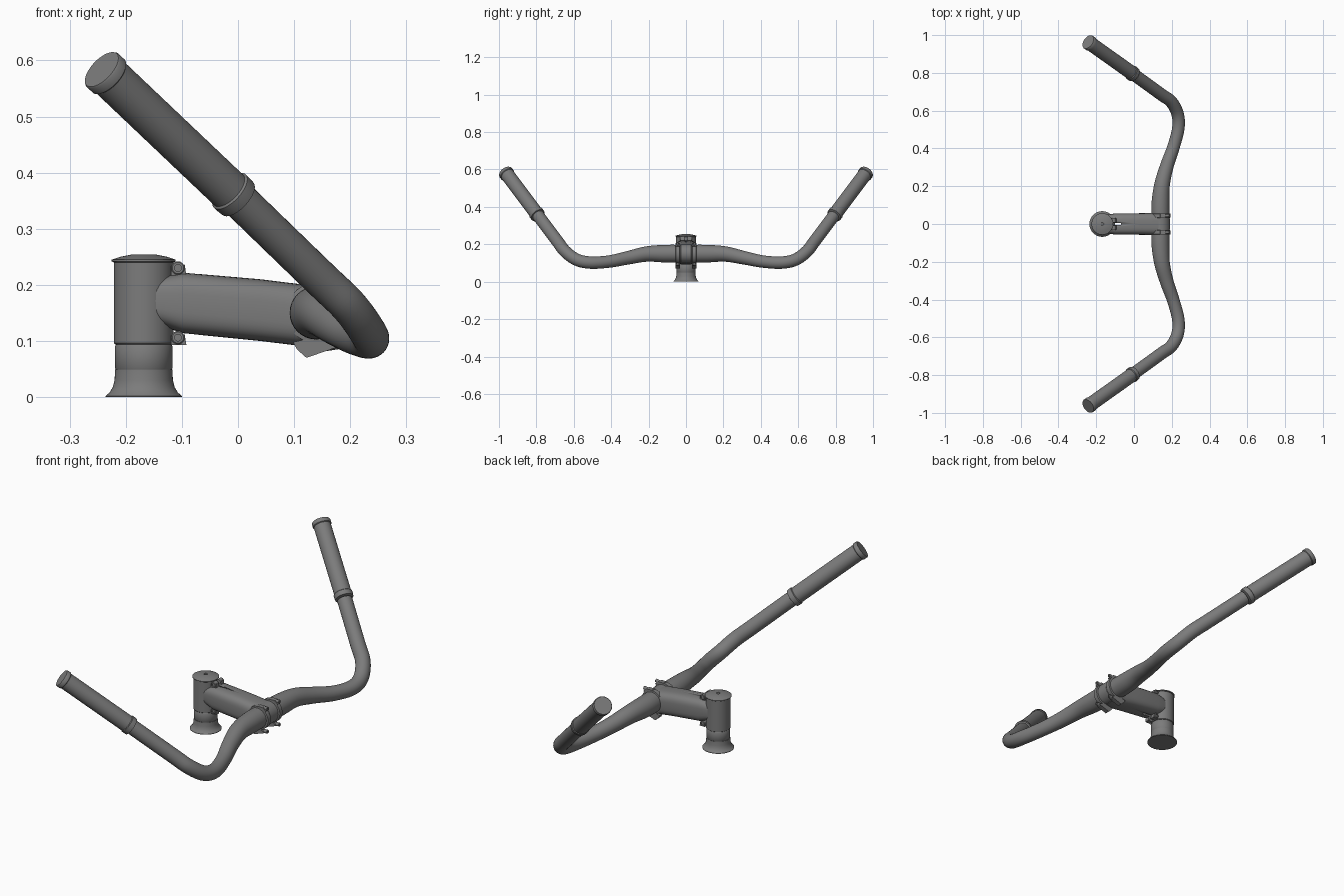
import bpy, bmesh, math
from mathutils import Vector

if "Cube" in bpy.data.objects:
    bpy.data.objects.remove(bpy.data.objects["Cube"])

grey = bpy.data.materials.new("satin grey")
grey.use_nodes = True
grey.diffuse_color = (0.2, 0.2, 0.2, 1)
grey.node_tree.nodes["Principled BSDF"].inputs["Base Color"].default_value = grey.diffuse_color


def finish(bm, name, angle=35):
    bmesh.ops.recalc_face_normals(bm, faces=bm.faces)
    mesh = bpy.data.meshes.new(name)
    bm.to_mesh(mesh)
    bm.free()
    mesh.materials.append(grey)
    ob = bpy.data.objects.new(name, mesh)
    bpy.context.collection.objects.link(ob)
    bpy.ops.object.select_all(action='DESELECT')
    ob.select_set(True)
    bpy.context.view_layer.objects.active = ob
    bpy.ops.object.shade_smooth_by_angle(angle=math.radians(angle))
    return ob


def skin(name, rings, angle=35):
    """Skin closed rings of points and cap both ends."""
    bm = bmesh.new()
    loops = [[bm.verts.new(p) for p in ring] for ring in rings]
    n = len(loops[0])
    for a, b in zip(loops, loops[1:]):
        for i in range(n):
            j = (i + 1) % n
            bm.faces.new((a[i], a[j], b[j], b[i]))
    bm.faces.new(loops[0])
    bm.faces.new(loops[-1])
    return finish(bm, name, angle)


def circle(centre, axis, radius, n=40):
    axis = Vector(axis).normalized()
    ref = Vector((0, 0, 1)) if abs(axis.z) < 0.95 else Vector((1, 0, 0))
    u = axis.cross(ref).normalized()
    v = axis.cross(u)
    return [Vector(centre) + radius * (u * math.cos(2 * math.pi * i / n) + v * math.sin(2 * math.pi * i / n))
            for i in range(n)]


def lathe(name, origin, axis, profile, n=40):
    """Turn (radius, height) pairs about an axis."""
    axis = Vector(axis).normalized()
    return skin(name, [circle(Vector(origin) + axis * h, axis, r, n) for r, h in profile])


def prism(name, outline, y, width):
    """Extrude an xz outline across y."""
    return skin(name, [[(x, y + s * width / 2, z) for x, z in outline] for s in (-1, 1)])


def catmull(a, b, c, d, t):
    return 0.5 * (2 * b + (c - a) * t + (2 * a - 5 * b + 4 * c - d) * t * t + (3 * b - a - 3 * c + d) * t ** 3)


# Handlebar: half path of x, y, z, radius, mirrored across y
half = [(0.14, 0, 0.15, 0.047), (0.14, 0.11, 0.15, 0.047), (0.149, 0.21, 0.148, 0.041),
        (0.175, 0.31, 0.128, 0.036), (0.21, 0.41, 0.108, 0.033), (0.235, 0.51, 0.102, 0.033),
        (0.23, 0.585, 0.118, 0.033), (0.197, 0.647, 0.163, 0.033), (0.14, 0.689, 0.218, 0.033),
        (-0.013, 0.8, 0.366, 0.033), (-0.1, 0.863, 0.45, 0.033)]
path = [Vector((x, -y, z, r)) for x, y, z, r in half[:0:-1]] + [Vector(p) for p in half]
samples = []
for i in range(1, len(path) - 2):
    samples += [catmull(*path[i - 1:i + 3], k / 8) for k in range(8)]
rings = []
for i, p in enumerate(samples):
    tangent = samples[min(i + 1, len(samples) - 1)] - samples[max(i - 1, 0)]
    rings.append(circle(p.xyz, tangent.xyz, p.w, 32))
skin("handlebar", rings)

# Grips with raised collars
for side, s in (("left", 1), ("right", -1)):
    start = Vector((-0.007, s * 0.796, 0.36))
    tip = Vector((-0.243, s * 0.964, 0.584))
    length = (tip - start).length
    lathe(side + "_grip", start, tip - start,
          [(0.033, -0.012), (0.040, -0.01), (0.041, 0.0), (0.041, 0.012), (0.0375, 0.015), (0.0375, length - 0.022),
           (0.041, length - 0.019), (0.041, length - 0.003), (0.039, length)])

# Steerer column, stacked from flared base to domed cap
column = (-0.168, 0, 0)
lathe("flared_base", column, (0, 0, 1),
      [(0.068, 0), (0.068, 0.002), (0.061, 0.008), (0.055, 0.018), (0.052, 0.03), (0.051, 0.049)], 48)
lathe("spacer", column, (0, 0, 1), [(0.049, 0.048), (0.051, 0.051), (0.051, 0.091), (0.049, 0.094)], 48)
collar = lathe("steerer_clamp", column, (0, 0, 1), [(0.051, 0.094), (0.053, 0.096), (0.053, 0.241), (0.051, 0.243)], 48)
lathe("top_cap", column, (0, 0, 1),
      [(0.052, 0.239), (0.057, 0.242), (0.057, 0.245), (0.042, 0.250), (0.022, 0.254), (0.008, 0.2545), (0.007, 0.251)], 48)


# Stem arm: rounded chamfered section lofted forward
def arm_section(x, mid, w, h):
    pts = []
    for i in range(40):
        a = 2 * math.pi * i / 40
        c, s = math.cos(a), math.sin(a)
        pts.append((x, w * math.copysign(abs(c) ** 0.62, c), mid + h * math.copysign(abs(s) ** 0.62, s)))
    return pts


arm = skin("stem_arm", [arm_section(-0.165, 0.172, 0.046, 0.038), arm_section(-0.135, 0.171, 0.05, 0.044),
                        arm_section(-0.1, 0.168, 0.056, 0.054), arm_section(0.04, 0.155, 0.057, 0.055),
                        arm_section(0.105, 0.147, 0.058, 0.055), arm_section(0.14, 0.148, 0.058, 0.05)])

# Pinch slot cut through the arm behind the column
cutter = prism("slot_cutter", [(-0.113, 0.05), (-0.07, 0.05), (-0.07, 0.3), (-0.113, 0.3)], 0, 0.012)
cutter.hide_render = True
cutter.hide_viewport = True
cut = arm.modifiers.new("slot", 'BOOLEAN')
cut.operation = 'DIFFERENCE'
cut.object = cutter

# Pinch bolt barrels above and below the arm
for place, z in (("upper", 0.230), ("lower", 0.106)):
    for side, s in (("left", 1), ("right", -1)):
        lathe(f"{place}_{side}_pinch_barrel", (-0.107, s * 0.007, z), (0, s, 0),
              [(0.012, 0), (0.012, 0.024), (0.010, 0.026), (0.006, 0.026), (0.006, 0.022)], 20)
        prism(f"{place}_{side}_pinch_foot", [(-0.119, z - 0.013), (-0.092, z - 0.013), (-0.095, z + 0.006),
                                             (-0.119, z + 0.004)], s * 0.019, 0.022)

# Bar clamp: faceplate straps with bolt ears and a centre bridge
lathe("faceplate_bridge", (0.14, -0.03, 0.15), (0, 1, 0), [(0.047, 0), (0.050, 0.002), (0.050, 0.058), (0.047, 0.06)])
for side, s in (("left", 1), ("right", -1)):
    y = s * 0.044
    lathe(side + "_faceplate_strap", (0.14, y - 0.012, 0.15), (0, 1, 0),
          [(0.046, 0), (0.054, 0.002), (0.054, 0.022), (0.046, 0.024)])
    prism(side + "_lower_ear", [(0.098, 0.098), (0.105, 0.085), (0.122, 0.07), (0.174, 0.088), (0.168, 0.096),
                                (0.13, 0.105)], y, 0.022)
    prism(side + "_upper_ear", [(0.13, 0.195), (0.14, 0.206), (0.168, 0.206), (0.184, 0.192), (0.17, 0.18)], y, 0.022)
    for place, z in (("lower", 0.089), ("upper", 0.197)):
        lathe(f"{side}_{place}_clamp_bolt", (0.15, y, z), (1, 0, 0.15),
              [(0.008, 0), (0.008, 0.036), (0.006, 0.038), (0.004, 0.038), (0.004, 0.034)], 16)
